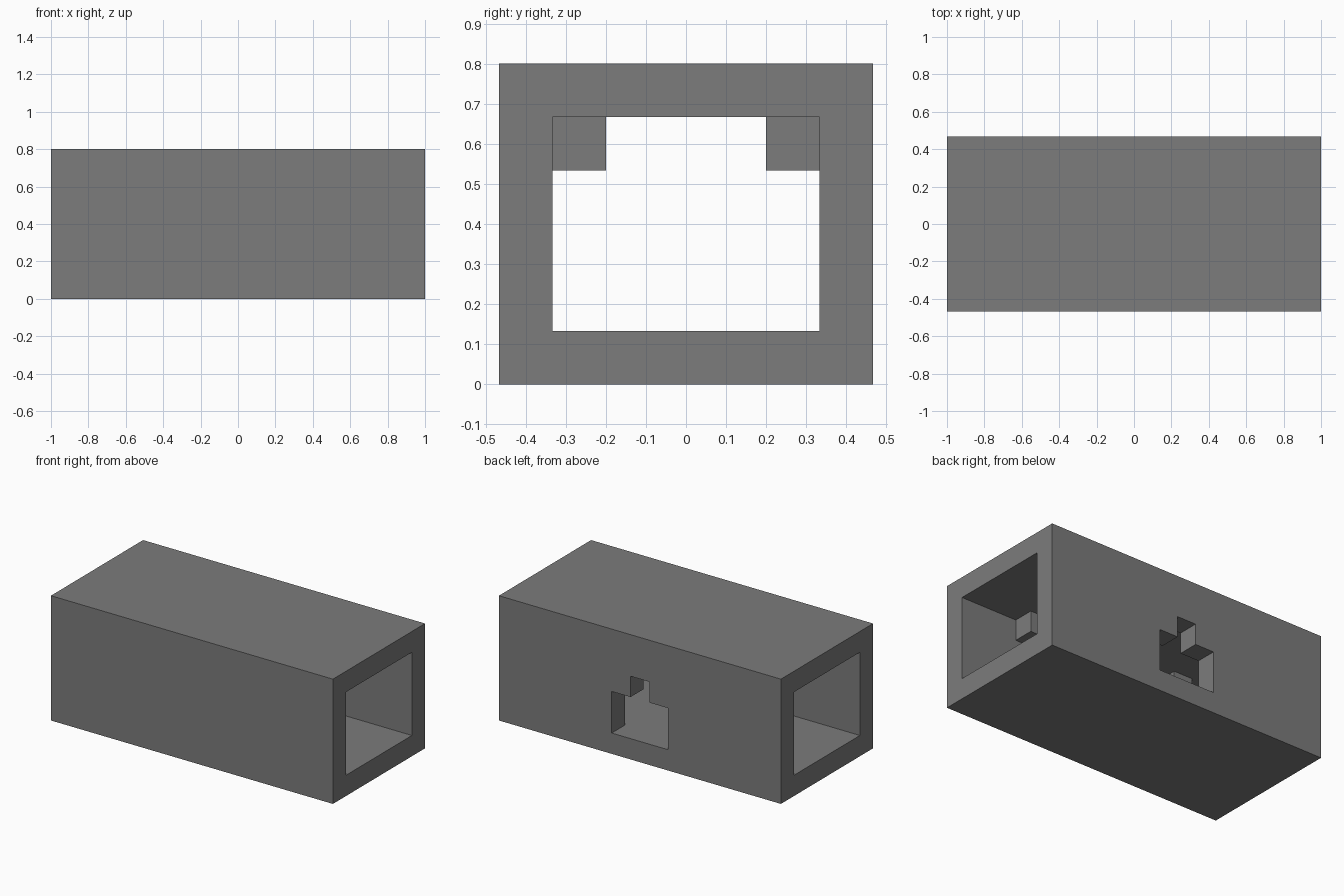
import bpy
import bmesh
from mathutils import Vector

U = 2 / 15                      # one building module
LENGTH, WIDTH, HEIGHT = 15 * U, 7 * U, 6 * U

old = bpy.data.objects.get("Cube")
if old:
    bpy.data.objects.remove(old, do_unlink=True)

grey = bpy.data.materials.new("stone grey")
grey.use_nodes = True
colour = (0.2, 0.2, 0.2, 1)
grey.diffuse_color = colour
grey.node_tree.nodes["Principled BSDF"].inputs["Base Color"].default_value = colour


def prism(name, outline, direction):
    """Extrude a closed outline of points along a direction."""
    bm = bmesh.new()
    face = bm.faces.new([bm.verts.new(p) for p in outline])
    new = bmesh.ops.extrude_face_region(bm, geom=[face])["geom"]
    verts = [v for v in new if isinstance(v, bmesh.types.BMVert)]
    bmesh.ops.translate(bm, verts=verts, vec=Vector(direction))
    bmesh.ops.recalc_face_normals(bm, faces=bm.faces)
    mesh = bpy.data.meshes.new(name)
    bm.to_mesh(mesh)
    bm.free()
    mesh.materials.append(grey)
    obj = bpy.data.objects.new(name, mesh)
    bpy.context.collection.objects.link(obj)
    return obj


def box(name, x0, x1, y0, y1, z0, z1):
    return prism(name, [(x0, y0, z0), (x0, y1, z0), (x0, y1, z1), (x0, y0, z1)],
                 (x1 - x0, 0, 0))


def cut(target, cutter):
    mod = target.modifiers.new("cut", 'BOOLEAN')
    mod.operation, mod.solver, mod.object = 'DIFFERENCE', 'EXACT', cutter
    bpy.context.view_layer.objects.active = target
    bpy.ops.object.modifier_apply(modifier=mod.name)
    bpy.data.objects.remove(cutter, do_unlink=True)


# Hollow hall, open at both ends
hall = box("hall", -LENGTH / 2, LENGTH / 2, -WIDTH / 2, WIDTH / 2, 0, HEIGHT)
cut(hall, box("tunnel_cutter", -LENGTH, LENGTH,
              -WIDTH / 2 + U, WIDTH / 2 - U, U, HEIGHT - U))

# Stepped doorway through the back wall
half = [(1.5, 1), (1.5, 3), (0.5, 3), (0.5, 4)]
steps = half + [(-x, z) for x, z in reversed(half)]
cut(hall, prism("doorway_cutter", [(x * U, 2 * U, z * U) for x, z in steps],
                (0, 3 * U, 0)))

# Blocks under the ceiling, along both long walls
for sx, end in ((1, "left"), (-1, "right")):
    for sy, side in ((1, "back"), (-1, "front")):
        x, y = sx * 4 * U, sy * 2 * U
        box(f"ceiling_block_{side}_{end}", x - U / 2, x + U / 2,
            y - U / 2, y + U / 2, HEIGHT - 2 * U, HEIGHT - U)
